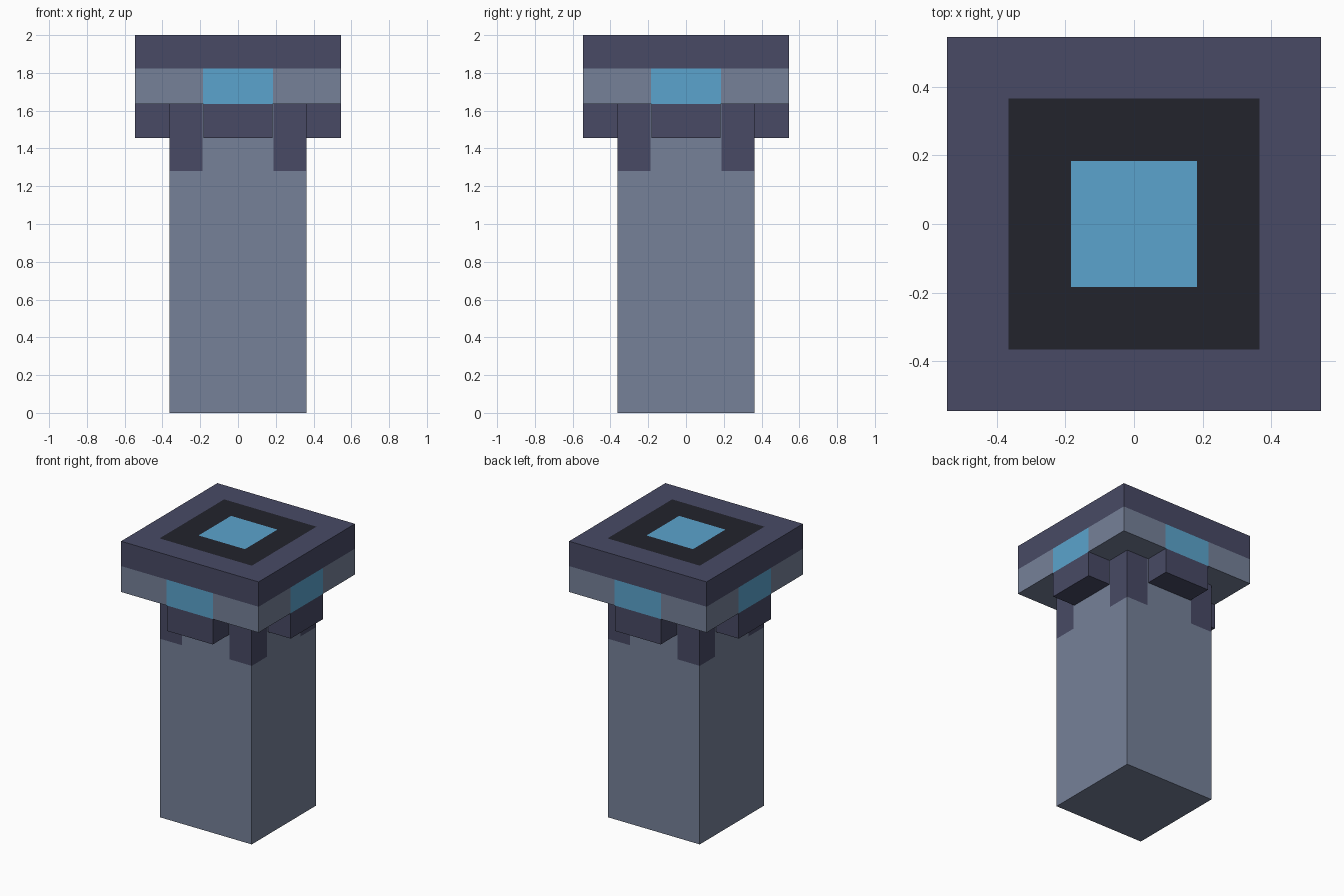
import bpy, bmesh
from mathutils import Matrix, Vector

if "Cube" in bpy.data.objects:
    bpy.data.objects.remove(bpy.data.objects["Cube"])

U = 2 / 11  # the whole model sits on an 11-unit-high grid


def material(name, rgb):
    def lin(c):
        c /= 255
        return c / 12.92 if c <= 0.04045 else ((c + 0.055) / 1.055) ** 2.4
    m = bpy.data.materials.new(name)
    m.diffuse_color = (*[lin(c) for c in rgb], 1)
    m.use_nodes = True
    m.node_tree.nodes["Principled BSDF"].inputs["Base Color"].default_value = m.diffuse_color
    return m


STONE, PURPLE, BLUE, BLACK = range(4)
MATS = [material("grey stone", (118, 129, 153)),
        material("dark purple", (72, 74, 101)),
        material("sky blue", (91, 164, 205)),
        material("near black", (34, 35, 44))]


def box(name, lo, hi, rule, cuts=()):
    """Box between two corners, cut at (axis, position) planes, coloured by rule."""
    lo, hi = Vector(lo), Vector(hi)
    bm = bmesh.new()
    bmesh.ops.create_cube(bm, size=1, matrix=Matrix.Translation((lo + hi) / 2)
                          @ Matrix.Diagonal((*(hi - lo), 1)))
    for axis, pos in cuts:
        n = Vector((0, 0, 0))
        n[axis] = 1
        bmesh.ops.bisect_plane(bm, geom=bm.verts[:] + bm.edges[:] + bm.faces[:],
                               plane_co=n * pos, plane_no=n)
    bm.normal_update()
    for f in bm.faces:
        f.material_index = rule(f.calc_center_median(), f.normal)
    me = bpy.data.meshes.new(name)
    bm.to_mesh(me)
    bm.free()
    for m in MATS:
        me.materials.append(m)
    ob = bpy.data.objects.new(name, me)
    bpy.context.collection.objects.link(ob)
    return ob


def mirrored_cuts(*positions):
    return [(a, s * p) for a in (0, 1) for s in (-1, 1) for p in positions]


# Shaft: stone with dark corner patches near the top
def shaft_colour(c, n):
    if abs(n.z) < 0.5 and c.z > 1.28 and min(abs(c.x), abs(c.y)) > 0.188:
        return PURPLE
    return STONE


box("shaft", (-2 * U, -2 * U, 0), (2 * U, 2 * U, 9 * U), shaft_colour,
    mirrored_cuts(0.188) + [(2, 1.28)])


# Cap: purple rim over a stone band, blue side windows and a framed blue top
def cap_colour(c, n):
    if n.z > 0.5:
        r = max(abs(c.x), abs(c.y))
        return BLUE if r < 0.184 else BLACK if r < 0.366 else PURPLE
    if n.z < -0.5:
        return STONE
    if c.z > 1.822:
        return PURPLE
    return BLUE if min(abs(c.x), abs(c.y)) < 0.184 else STONE


box("cap", (-3 * U, -3 * U, 9 * U), (3 * U, 3 * U, 11 * U), cap_colour,
    mirrored_cuts(0.184, 0.366) + [(2, 1.822)])

# Brackets: one block under the cap on each side of the shaft
for side, (dx, dy) in {"right": (1, 0), "left": (-1, 0),
                       "back": (0, 1), "front": (0, -1)}.items():
    mid = Vector((dx, dy, 0)) * 2.5 * U + Vector((0, 0, 8.5 * U))
    half = Vector((0.5 if dx else 1, 0.5 if dy else 1, 0.5)) * U
    box(side + "_bracket", mid - half, mid + half, lambda c, n: PURPLE)
